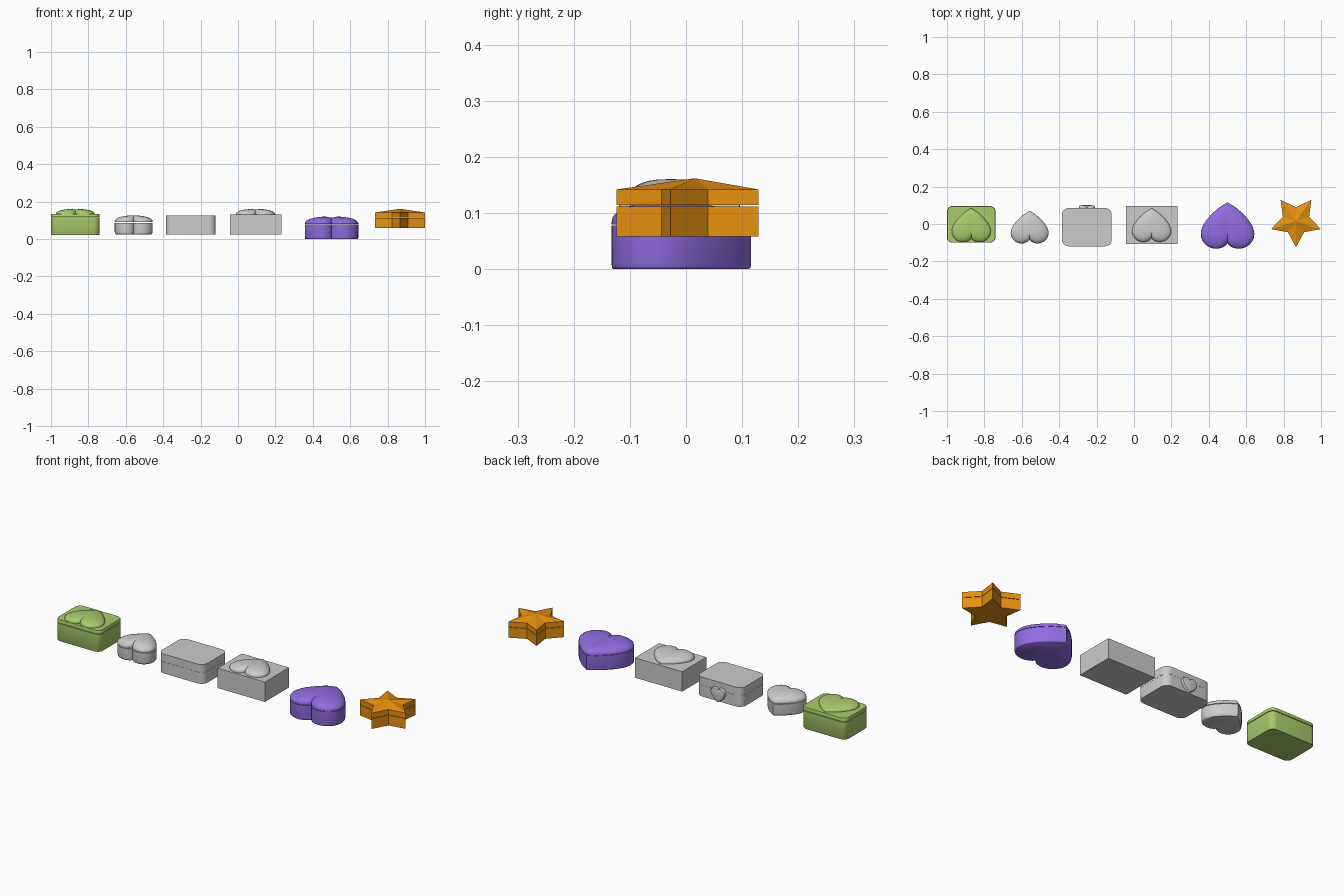
import bpy, bmesh
from math import sin, cos, pi, radians
from mathutils import Matrix, Vector

if "Cube" in bpy.data.objects:
    bpy.data.objects.remove(bpy.data.objects["Cube"])


def material(name, rgb):
    m = bpy.data.materials.new(name)
    m.diffuse_color = (*rgb, 1)
    m.use_nodes = True
    m.node_tree.nodes["Principled BSDF"].inputs["Base Color"].default_value = m.diffuse_color
    return m


GREEN = material("green", (0.40, 0.60, 0.15))
PURPLE = material("purple", (0.28, 0.15, 0.75))
ORANGE = material("orange", (0.80, 0.28, 0.005))


def loft(name, outline, rings, loc, mat=None, rot=None, crease=0, smooth=True):
    """Stack scaled copies of an outline; rings are (scale, z)."""
    bm = bmesh.new()
    half = max(p[0] for p in outline)
    z0 = rings[-1][1]

    def point(x, y, s, z):
        drop = crease * max(0, 1 - abs(x * s) / (half * 0.22)) * (1 - s * s) ** 0.5 if s < 1 else 0
        return bm.verts.new((x * s, y * s, z - drop))

    loops = []
    for s, z in rings:
        if s < 1e-3:
            loops.append([bm.verts.new((0, 0, z0 - crease))])
        else:
            loops.append([point(x, y, s, z) for x, y in outline])
    n = len(outline)
    for a, b in zip(loops, loops[1:]):
        for i in range(n):
            j = (i + 1) % n
            bm.faces.new((a[i], a[j], b[0]) if len(b) == 1 else (a[i], a[j], b[j], b[i]))
    bm.faces.new(loops[0])
    if len(loops[-1]) > 1:
        bm.faces.new(loops[-1])
    bmesh.ops.recalc_face_normals(bm, faces=bm.faces)
    me = bpy.data.meshes.new(name)
    bm.to_mesh(me)
    bm.free()
    ob = bpy.data.objects.new(name, me)
    bpy.context.collection.objects.link(ob)
    ob.matrix_world = Matrix.Translation(loc) @ (rot or Matrix())
    if mat:
        me.materials.append(mat)
    if smooth:
        bpy.ops.object.select_all(action='DESELECT')
        ob.select_set(True)
        bpy.context.view_layer.objects.active = ob
        bpy.ops.object.shade_smooth_by_angle(angle=radians(40))
    return ob


def heart(w, h):
    """Heart outline with its tip towards +y, centred on its lobes."""
    pts = [(0, 1), (.35, .74), (.68, .38), (.91, .02), (1, -.32), (.95, -.63),
           (.75, -.89), (.48, -1), (.24, -.97), (.08, -.87), (0, -.76)]
    P = [Vector(p) for p in pts]
    P = [2 * P[0] - P[1]] + P + [2 * P[-1] - P[-2]]
    side = []
    for i in range(1, len(P) - 2):
        a, b, c, d = P[i - 1:i + 3]
        for k in range(3):
            t = k / 3
            side.append(0.5 * (2 * b + (c - a) * t + (2 * a - 5 * b + 4 * c - d) * t * t
                               + (3 * b - a - 3 * c + d) * t ** 3))
    side.append(P[-2])
    full = [(p.x, p.y) for p in side] + [(-p.x, p.y) for p in side[-2:0:-1]]
    # shift so the rings shrink towards the middle of the lobes
    return [(x * w / 2, (y + .2) * h / 2) for x, y in full]


def rounded_rect(w, d, r, n=6):
    out = []
    for q, (sx, sy) in enumerate(((1, 1), (-1, 1), (-1, -1), (1, -1))):
        for k in range(n + 1):
            a = (q + k / n) * pi / 2
            out.append((sx * (w / 2 - r) + r * cos(a), sy * (d / 2 - r) + r * sin(a)))
    return out


def rect(w, d):
    return [(w / 2, d / 2), (-w / 2, d / 2), (-w / 2, -d / 2), (w / 2, -d / 2)]


def dome(z0, rise, z1, n=9):
    """Straight wall z0..rise, then a rounded pillow top up to z1."""
    return [(1, z0)] + [(max(0, cos(t)) ** .85 if t < pi / 2 - .01 else 0,
                         rise + (z1 - rise) * sin(t))
                        for t in (i * pi / 2 / n for i in range(n + 1))]


def heart_spot(x, y0, y1):
    """Location so that the heart spans y0..y1."""
    return (x, (y0 + y1) / 2 - .1 * (y1 - y0), 0)


# green rounded box with a heart on the lid
g = rounded_rect(.26, .196, .03)
loft("green_box_base", g, [(.985, .021), (1, .024), (1, .114)], (-.87, -.002, 0), GREEN)
loft("green_box_lid", g, [(1, .117), (1, .130), (.985, .134)], (-.87, -.002, 0), GREEN)
loft("green_lid_heart", heart(.208, .182), dome(.128, .136, .161),
     heart_spot(-.87, -.097, .085), GREEN, crease=.003)

# small grey heart box
h = heart(.202, .175)
spot = heart_spot(-.558, -.104, .071)
loft("small_heart_base", h, [(.93, .025), (.98, .029), (1, .037), (1, .087)], spot)
loft("small_heart_lid", h, dome(.090, .095, .126), spot)

# grey rounded box with a heart latch at the back
r = rounded_rect(.266, .204, .035)
loft("rounded_box_base", r, [(1, .025), (1, .085)], (-.252, -.017, 0))
loft("rounded_box_lid", r, [(1, .0855), (1, .127)], (-.252, -.017, 0))
loft("heart_latch", heart(.085, .075), [(1, -.01), (1, .008), (.93, .013), (.75, .015), (0, .016)],
     (-.252, .085, .069), rot=Matrix.Rotation(radians(90), 4, 'X') @ Matrix.Scale(-1, 4, (0, 0, 1))
     @ Matrix.Scale(-1, 4, (0, 1, 0)))

# grey square box with a heart on the lid
b = rect(.276, .202)
loft("square_box_base", b, [(1, .025), (1, .130)], (.094, -.006, 0))
loft("square_lid_heart", heart(.208, .18), dome(.126, .134, .161),
     heart_spot(.094, -.096, .084), crease=.003)

# large purple heart box
p = heart(.286, .248)
spot = heart_spot(.5, -.132, .116)
loft("purple_heart_base", p, [(.97, 0), (.99, .002), (1, .007), (1, .078)], spot, PURPLE)
loft("purple_heart_lid", p, dome(.080, .085, .121), spot, PURPLE, crease=.007)

# orange star box with a faceted lid
star = []
for i in range(10):
    rad, a = (.14 if i % 2 == 0 else .074), -pi / 2 + i * pi / 5
    star.append((rad * cos(a), rad * sin(a)))
loft("star_base", star, [(1, .058), (1, .112)], (.866, .016, 0), ORANGE, smooth=False)
loft("star_lid", star, [(1, .114), (1, .142), (0, .162)], (.866, .016, 0), ORANGE, smooth=False)
